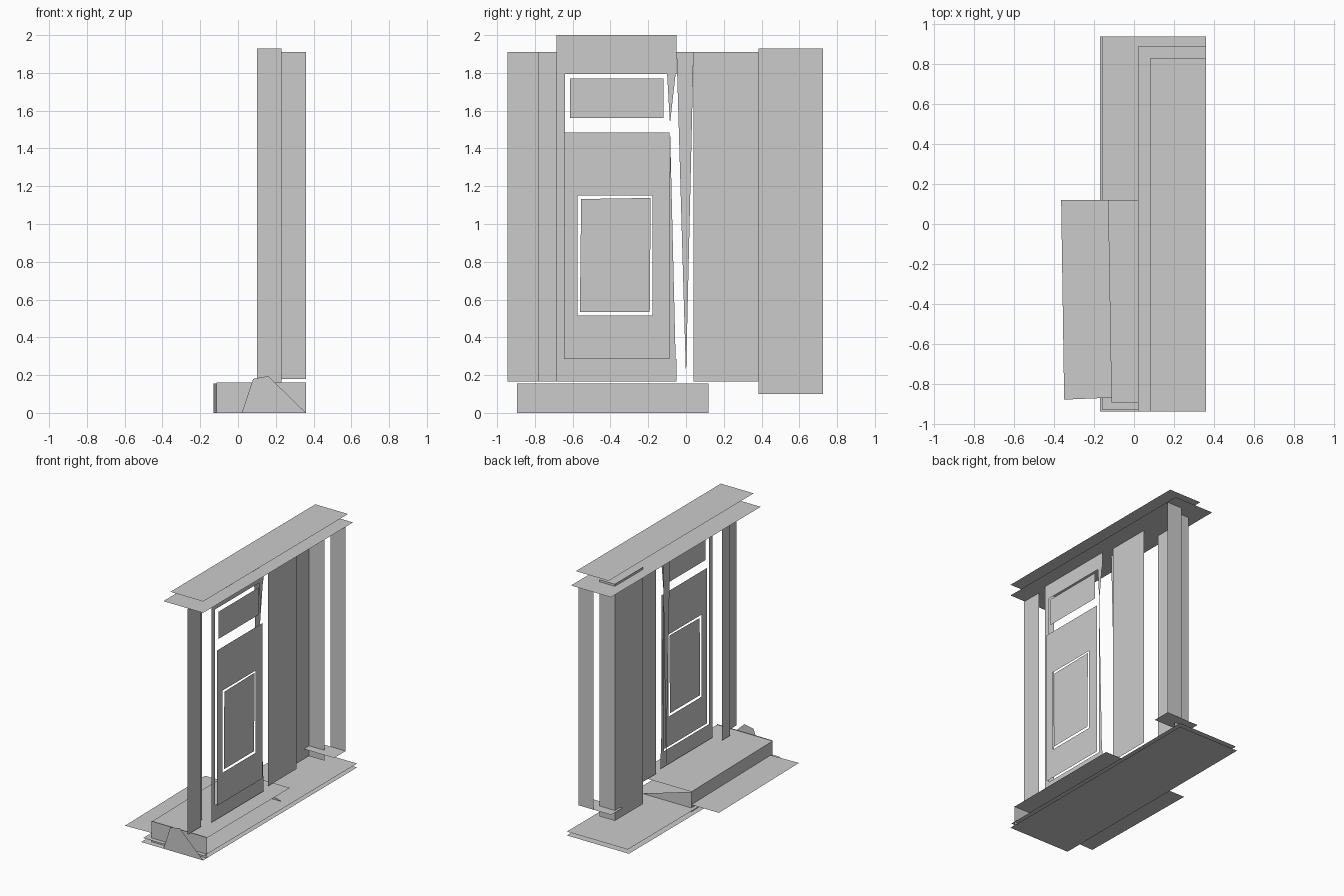
import bpy

if "Cube" in bpy.data.objects:
    bpy.data.objects.remove(bpy.data.objects["Cube"])

def part(name, polys):
    """One mesh made of flat polygons given as lists of 3D points."""
    verts, faces = [], []
    for p in polys:
        faces.append(list(range(len(verts), len(verts) + len(p))))
        verts += p
    me = bpy.data.meshes.new(name)
    me.from_pydata(verts, [], faces)
    ob = bpy.data.objects.new(name, me)
    bpy.context.collection.objects.link(ob)
    return ob

def rx(x, y0, y1, z0, z1):      # sheet facing x
    return [(x, y0, z0), (x, y1, z0), (x, y1, z1), (x, y0, z1)]

def ry(y, x0, x1, z0, z1):      # sheet facing y
    return [(x0, y, z0), (x1, y, z0), (x1, y, z1), (x0, y, z1)]

def rz(z, x0, x1, y0, y1):      # horizontal sheet
    return [(x0, y0, z), (x1, y0, z), (x1, y1, z), (x0, y1, z)]

def ring(x, outer, inner):      # sheet facing x with a rectangular hole
    a, b = rx(x, *outer), rx(x, *inner)
    return [[a[i], a[(i + 1) % 4], b[(i + 1) % 4], b[i]] for i in range(4)]

# Stacked cornice sheets
part("cornice_top", [rz(2.0, .08, .36, -.94, .83)])
part("cornice_lower", [rz(1.912, .02, .36, -.94, .89)])

# Base sheets and front skirt
part("base", [rz(.0, -.17, .36, -.94, .94)])
part("base_upper", [rz(.03, -.16, .36, -.93, .94)])
part("base_skirt", [[(.02, -.94, 0), (.36, -.94, 0), (.16, -.94, .195), (.08, -.94, .18)]])
part("pillar_foot", [rz(.18, .08, .36, .66, .80)])

# Step: slightly skewed riser, tread, ends and lower tread
f, b = (-.113, -.895), (-.13, .12)
part("step", [
    [(*f, 0), (*b, 0), (*b, .155), (*f, .155)],
    [(*f, .155), (.36, -.895, .155), (.36, .12, .155), (*b, .155)],
    ry(-.895, -.113, .36, 0, .16),
    [(*b, 0), (.29, .12, .03), (*b, .155)]])
part("lower_step", [[(-.35, -.88, .055), (-.11, -.87, .055), (-.125, .12, .055), (-.365, .12, .055)]])

# Pillars and wall panels
part("front_pillar", [rx(.23, -.945, -.78, .165, 1.91)])
part("front_jamb", [rx(.17, -.78, -.685, .165, 1.91)])
part("wall_panel", [rx(.23, .04, .385, .165, 1.91)])
part("back_recess", [rx(.10, .385, .725, .10, 1.93)])
part("back_return", [ry(.725, .10, .23, .10, 1.93)])
part("back_pillar", [ry(.80, .23, .36, .18, 1.91)])
part("back_jamb", [[(.17, 0, .19), (.17, .04, 1.91), (.17, -.05, 1.91)]])

# Door frame: header, left stile, sill, tapering right stile
fx = .252
part("door_frame", [
    rx(fx, -.685, -.05, 1.795, 2.0),
    rx(fx, -.685, -.64, .28, 1.795),
    rx(fx, -.685, -.05, .165, .285),
    [(fx, -.09, .285), (fx, -.055, .285), (fx, -.085, 1.53)],
    [(fx, -.10, 1.795), (fx, -.085, 1.53), (fx, -.055, 1.795)]])

# Door leaf with inset panel and transom window
part("door_leaf", ring(.272, (-.645, -.087, .285, 1.485), (-.575, -.177, .515, 1.15)))
part("door_inset", [[(.272, -.562, .535), (.272, -.192, .535), (.272, -.187, 1.138), (.272, -.555, 1.132)]])
part("transom", [rx(.263, -.615, -.12, 1.56, 1.77)])
